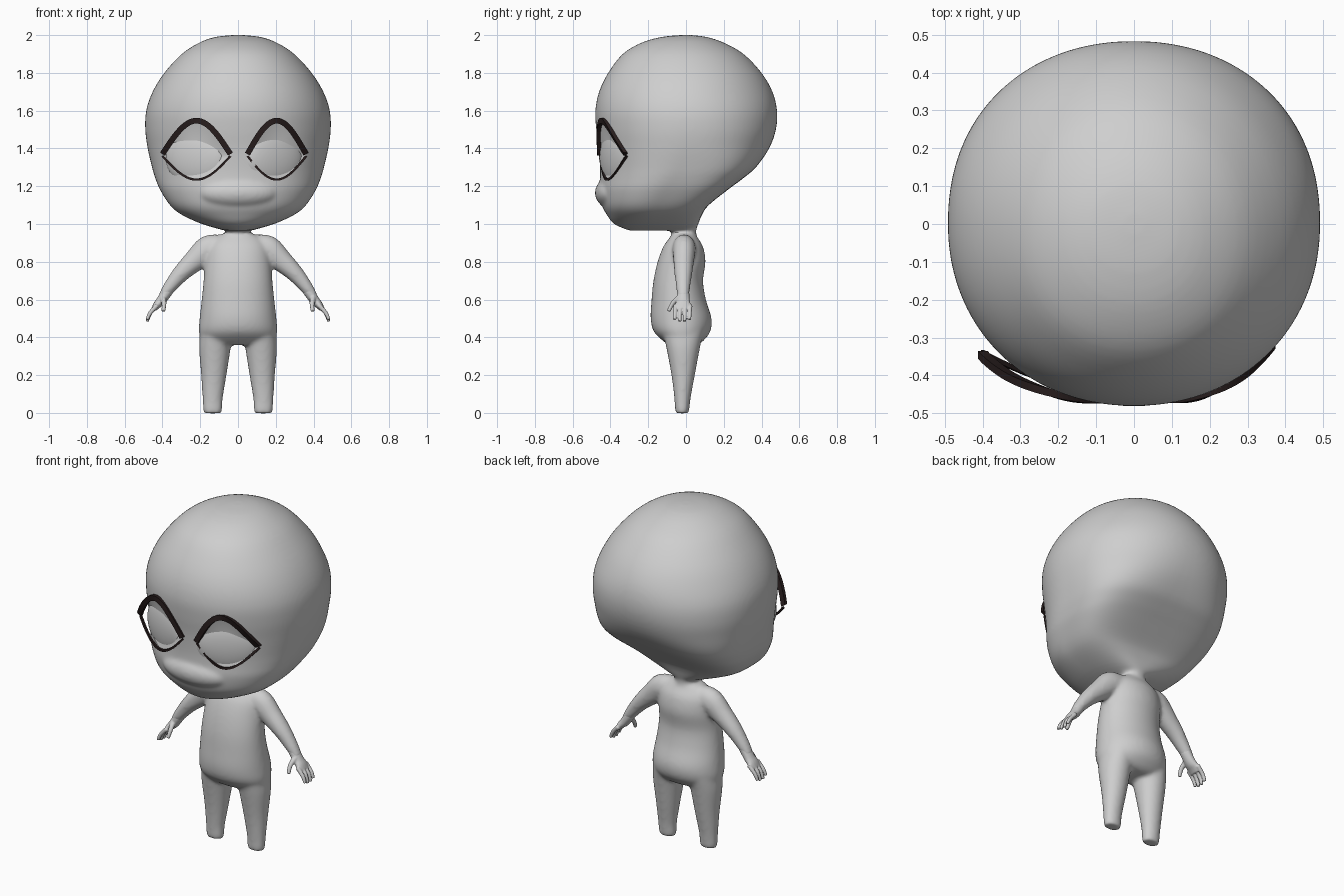
import bpy, bmesh
from math import sin, cos, pi, radians, copysign
from mathutils import Vector, Matrix
from mathutils.bvhtree import BVHTree

cube = bpy.data.objects.get("Cube")
if cube:
    bpy.data.objects.remove(cube)


def material(name, rgb):
    m = bpy.data.materials.new(name)
    m.use_nodes = True
    m.diffuse_color = (*rgb, 1)
    m.node_tree.nodes["Principled BSDF"].inputs["Base Color"].default_value = (*rgb, 1)
    return m


GREY = material("clay grey", (0.62, 0.62, 0.62))
DARK = material("dark lash brown", (0.02, 0.012, 0.012))


def finish(bm, name, mat, smooth=True):
    bmesh.ops.recalc_face_normals(bm, faces=bm.faces)
    mesh = bpy.data.meshes.new(name)
    bm.to_mesh(mesh)
    bm.free()
    mesh.materials.append(mat)
    for p in mesh.polygons:
        p.use_smooth = smooth
    ob = bpy.data.objects.new(name, mesh)
    bpy.context.collection.objects.link(ob)
    return ob


def smooth_rows(rows, steps=4):
    """Catmull-Rom interpolation between rows of numbers."""
    out = []
    for i in range(len(rows) - 1):
        a, b, c, d = rows[max(i - 1, 0)], rows[i], rows[i + 1], rows[min(i + 2, len(rows) - 1)]
        for k in range(steps):
            t = k / steps
            out.append([q + t / 2 * (r - p + t * (2 * p - 5 * q + 4 * r - s + t * (3 * (q - r) + s - p)))
                        for p, q, r, s in zip(a, b, c, d)])
    return out + [list(rows[-1])]


def bridge(bm, rings):
    """Skin closed rings of points and cap both ends."""
    loops = [[bm.verts.new(p) for p in ring] for ring in rings]
    n = len(loops[0])
    for a, b in zip(loops, loops[1:]):
        for i in range(n):
            j = (i + 1) % n
            bm.faces.new((a[i], a[j], b[j], b[i]))
    bm.faces.new(loops[0])
    bm.faces.new(loops[-1])


def power(v, p):
    return copysign(abs(v) ** (2 / p), v)


def loft(bm, rows, n=96):
    """Stacked ovals: height, half width, front y, back y, x shift, squareness of the back half."""
    rings = []
    for z, w, f, b, x, square in smooth_rows([(*r, 0, 2)[:4] + ((*r[4:], 0, 2)[:1] + (*r[5:], 2)[:1]) for r in rows]):
        ring = []
        for i in range(n):
            c, s = cos(2 * pi * i / n), sin(2 * pi * i / n)
            p = square if s > 0 else 2.1
            ring.append((x + w * power(c, p), (f + b) / 2 + (b - f) / 2 * power(s, p), z))
        rings.append(ring)
    bridge(bm, rings)


def tube(bm, rows, s=1, n=16):
    """Tapered limb: x, y, z, radius in the front plane, radius in depth."""
    rows = smooth_rows(rows)
    pts = [Vector((s * r[0], r[1], r[2])) for r in rows]
    rings = []
    for i, p in enumerate(pts):
        d = (pts[min(i + 1, len(pts) - 1)] - pts[max(i - 1, 0)]).normalized()
        u = d.cross(Vector((0, 1, 0))).normalized()
        v = u.cross(d)
        rings.append([p + u * rows[i][3] * cos(2 * pi * k / n) + v * rows[i][4] * sin(2 * pi * k / n)
                      for k in range(n)])
    bridge(bm, rings)


def ball(bm, matrix):
    bmesh.ops.create_uvsphere(bm, u_segments=40, v_segments=24, radius=1, matrix=matrix)


def blend(ob, voxel, repeat):
    """Fuse the overlapping volumes into one soft skin."""
    m = ob.modifiers.new("fuse", "REMESH")
    m.mode = "VOXEL"
    m.voxel_size = voxel
    m.use_smooth_shade = True
    m = ob.modifiers.new("soften", "SMOOTH")
    m.factor = 0.5
    m.iterations = repeat


# Head with a soft muzzle, neck, torso, legs and arms as one fused skin
bm = bmesh.new()
loft(bm, [(2.0, .03, -.03, .03), (1.99, .12, -.13, .11), (1.96, .205, -.235, .2), (1.9, .298, -.335, .305),
          (1.8, .39, -.412, .4), (1.7, .452, -.46, .458), (1.6, .486, -.48, .482, 0, 2.1),
          (1.5, .491, -.475, .476, 0, 2.2), (1.4, .478, -.462, .44, 0, 2.4), (1.3, .455, -.455, .37, 0, 3),
          (1.24, .437, -.455, .3, 0, 3.5), (1.18, .412, -.458, .22, 0, 4), (1.1, .36, -.445, .12, 0, 4),
          (1.05, .3, -.42, .085, 0, 3.2), (1.0, .19, -.38, .065, 0, 2.4), (.965, .07, -.3, .05)])
ball(bm, Matrix.Translation((0, -.39, 1.165)) @ Matrix.Diagonal((.21, .092, .085, 1)))
loft(bm, [(1.1, .1, -.1, .1), (1.0, .065, -.07, .06), (.94, .07, -.07, .055), (.88, .1, -.08, .07)])
loft(bm, [(.955, .06, -.07, .05), (.93, .12, -.085, .06), (.88, .16, -.12, .09), (.8, .175, -.15, .103),
          (.7, .182, -.172, .09), (.6, .192, -.182, .105), (.5, .203, -.187, .135),
          (.43, .207, -.17, .128), (.38, .19, -.12, .09), (.36, .13, -.09, .06)])
for s in (-1, 1):
    loft(bm, [(.46, .085, -.13, .1, s * .11), (.35, .084, -.105, .075, s * .122),
              (.2, .067, -.077, .047, s * .128), (.08, .054, -.062, .025, s * .134),
              (.02, .051, -.058, .018, s * .134), (-.002, .046, -.055, .014, s * .134)])
    tube(bm, [(.1, -.01, .87, .075, .06), (.16, -.01, .865, .074, .062), (.225, -.012, .81, .061, .056),
              (.3, -.014, .74, .047, .048), (.36, -.015, .668, .036, .038),
              (.39, -.015, .625, .029, .033), (.4, -.015, .608, .025, .033)], s)
body = finish(bm, "body", GREY)
blend(body, 0.01, 10)

# Hands with four fingers and a thumb
for s, side in ((1, "left"), (-1, "right")):
    bm = bmesh.new()
    tube(bm, [(.37, -.015, .65, .03, .032), (.405, -.015, .597, .026, .035),
              (.428, -.016, .572, .021, .042), (.446, -.016, .548, .014, .043)], s)
    for i in range(4):
        y = -.055 + .026 * i
        tip = .484 if i in (1, 2) else .494
        tube(bm, [(.428, y, .57, .012, .0115), (.464, y - .003, .53, .011, .0105),
                  (.481, y - .005, tip, .009, .009)], s)
    tube(bm, [(.4, -.035, .612, .017, .015), (.392, -.07, .58, .013, .012),
              (.395, -.092, .538, .01, .01)], s)
    blend(finish(bm, side + "_hand", GREY), 0.004, 3)

# Surface lookup on the softened skin
deps = bpy.context.evaluated_depsgraph_get()
tree = BVHTree.FromObject(body, deps)


def face_y(x, z):
    hit = tree.ray_cast(Vector((x, -2, z)), Vector((0, 1, 0)))[0]
    return hit.y if hit else -.25


def lash(name, pts, width, depth, lift):
    """Flat-sided strip following the face; lift pushes it forward."""
    rings = []
    for i, (x, z) in enumerate(pts):
        a, b = pts[max(i - 1, 0)], pts[min(i + 1, len(pts) - 1)]
        d = Vector((b[0] - a[0], 0, b[1] - a[1])).normalized()
        n = Vector((-d.z, 0, d.x)) * width / 2
        p = Vector((x, face_y(x, z) - lift * (i / (len(pts) - 1)) ** 3, z))
        front, back = Vector((0, -depth, 0)), Vector((0, .009, 0))
        rings.append([p + n + front, p - n + front, p - n + back, p + n + back])
    bm = bmesh.new()
    bridge(bm, rings)
    finish(bm, name, DARK, False)


# Eyes: carved bowl, eyeball, thick upper lash and thin lower lash
N = 28
cutters = []
for s, side, inner, outer, lift, shift, angle in ((1, "left", .05, .36, .004, .005, 26),
                                                  (-1, "right", .04, .4, .08, .025, 23)):
    def arc(base, height):
        return [(s * (inner + (outer - inner) * i / N), base + height * sin(pi * i / N)) for i in range(N + 1)]

    upper, lower = arc(1.37, .177), arc(1.36, -.125)
    lash(side + "_upper_lash", upper, .03, .012, lift)
    lash(side + "_lower_lash", lower, .012, .004, lift)

    rim = upper + lower[::-1]
    cx = s * (inner + outer) / 2
    bm = bmesh.new()
    near = [bm.verts.new((x, -.8, z)) for x, z in rim]
    far = [bm.verts.new((x, face_y(x, z) + .004, z)) for x, z in rim]
    deep = bm.verts.new((cx, face_y(cx, 1.35) + .045, 1.35))
    bm.faces.new(near)
    for i in range(len(rim)):
        j = (i + 1) % len(rim)
        bm.faces.new((near[i], near[j], far[j], far[i]))
        bm.faces.new((far[i], far[j], deep))
    cutter = finish(bm, side + "_eye_cutter", GREY)
    cutter.hide_render = True
    cutters.append(cutter)
    cut = body.modifiers.new("eye bowl", "BOOLEAN")
    cut.operation = "DIFFERENCE"
    cut.solver = "EXACT"
    cut.object = cutter

    turn = Matrix.Rotation(s * radians(angle), 4, "Z")
    x, z = cx + s * shift, 1.35
    inward = turn.to_3x3() @ Vector((0, .052, 0))
    centre = Vector((x, face_y(x, z), z)) + inward
    bm = bmesh.new()
    ball(bm, Matrix.Translation(centre) @ turn @ Matrix.Diagonal((.17, .05, .15, 1)))
    finish(bm, side + "_eyeball", GREY)

# Bake the carved skin and drop the cutters
bpy.context.view_layer.update()
deps = bpy.context.evaluated_depsgraph_get()
baked = bpy.data.meshes.new_from_object(body.evaluated_get(deps))
body.modifiers.clear()
body.data = baked
for c in cutters:
    bpy.data.objects.remove(c)
bpy.ops.object.select_all(action="DESELECT")
body.select_set(True)
bpy.context.view_layer.objects.active = body
bpy.ops.object.shade_smooth_by_angle(angle=radians(40))
